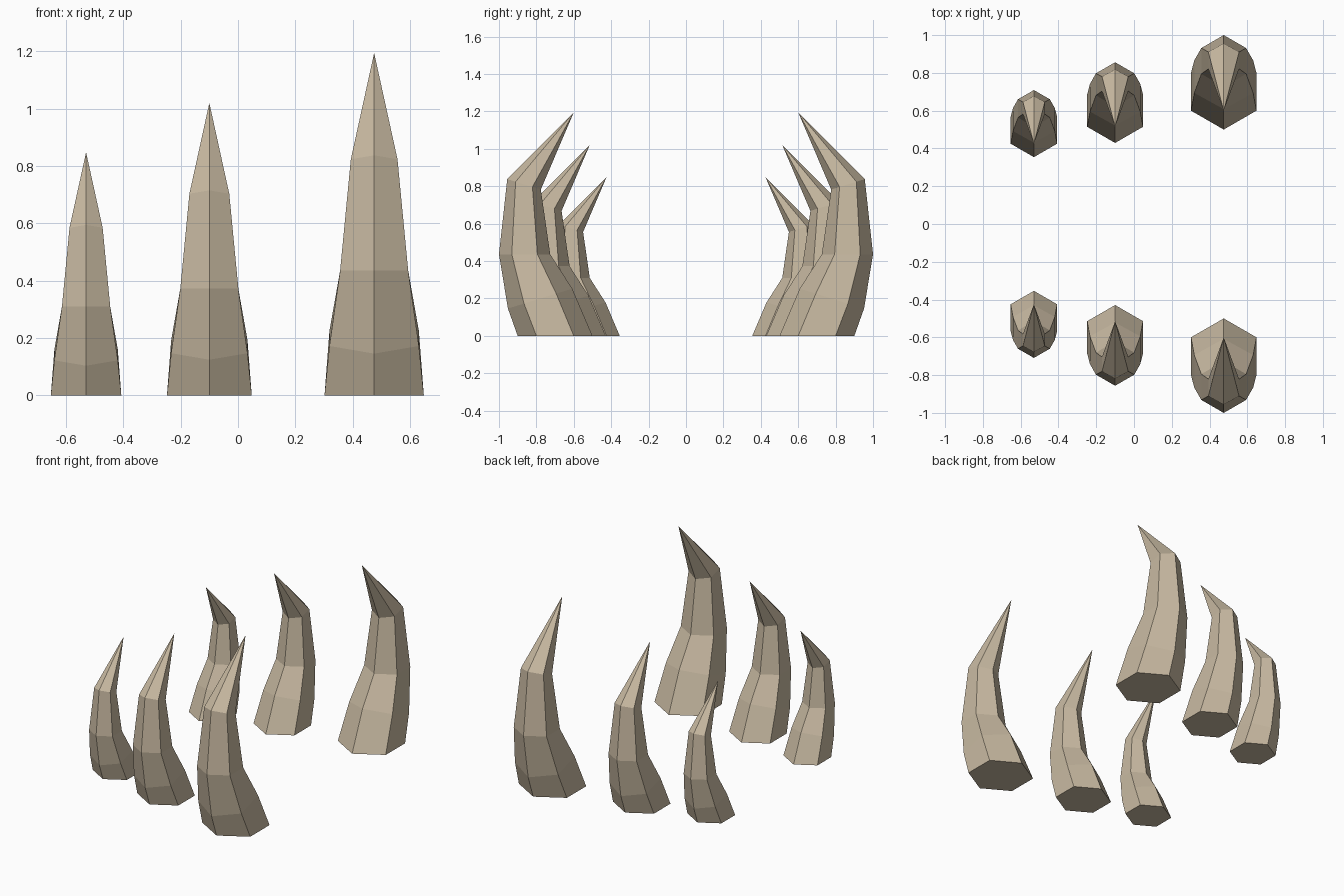
import bpy, bmesh
from math import sin, cos, pi

if "Cube" in bpy.data.objects:
    bpy.data.objects.remove(bpy.data.objects["Cube"])

bone = bpy.data.materials.new("bone")
bone.diffuse_color = (0.58, 0.49, 0.36, 1)
bone.use_nodes = True
bone.node_tree.nodes["Principled BSDF"].inputs["Base Color"].default_value = bone.diffuse_color

# Horn rings: outward offset, height, radius, tilt
RINGS = [(0, 0, 0.2, 0), (0.08, 0.199, 0.18, -0.3),
         (0.163, 0.436, 0.137, 0), (0.166, 0.81, 0.094, 0.3)]
TIP = (-0.1, 1.195)
SIDES = 6


def horn(name, x, y, scale, side):
    bm = bmesh.new()

    def point(px, out, z):
        return bm.verts.new((x + px * scale, side * (y + out * scale), z * scale))

    # Stacked hexagonal sections, one corner pointing outward
    loops = []
    for out, z, r, tilt in RINGS:
        loop = []
        for i in range(SIDES):
            a = 2 * pi * i / SIDES
            d = r * cos(a)
            loop.append(point(r * sin(a), out + d * cos(tilt), z + d * sin(tilt)))
        loops.append(loop)
    tip = point(0, *TIP)

    # Base cap, walls and pointed end
    bm.faces.new(loops[0])
    for i in range(SIDES):
        j = (i + 1) % SIDES
        for lo, hi in zip(loops, loops[1:]):
            bm.faces.new((lo[i], lo[j], hi[j], hi[i]))
        bm.faces.new((loops[-1][i], loops[-1][j], tip))
    bmesh.ops.recalc_face_normals(bm, faces=bm.faces[:])

    mesh = bpy.data.meshes.new(name)
    bm.to_mesh(mesh)
    bm.free()
    mesh.materials.append(bone)
    bpy.context.collection.objects.link(bpy.data.objects.new(name, mesh))


# Three sizes, mirrored front to back
for size, x, y, scale in [("large", 0.475, 0.7, 1.0),
                          ("medium", -0.1, 0.6, 0.854),
                          ("small", -0.53, 0.496, 0.71)]:
    for label, side in (("front", -1), ("back", 1)):
        horn(f"{size}_{label}_claw", x, y, scale, side)
